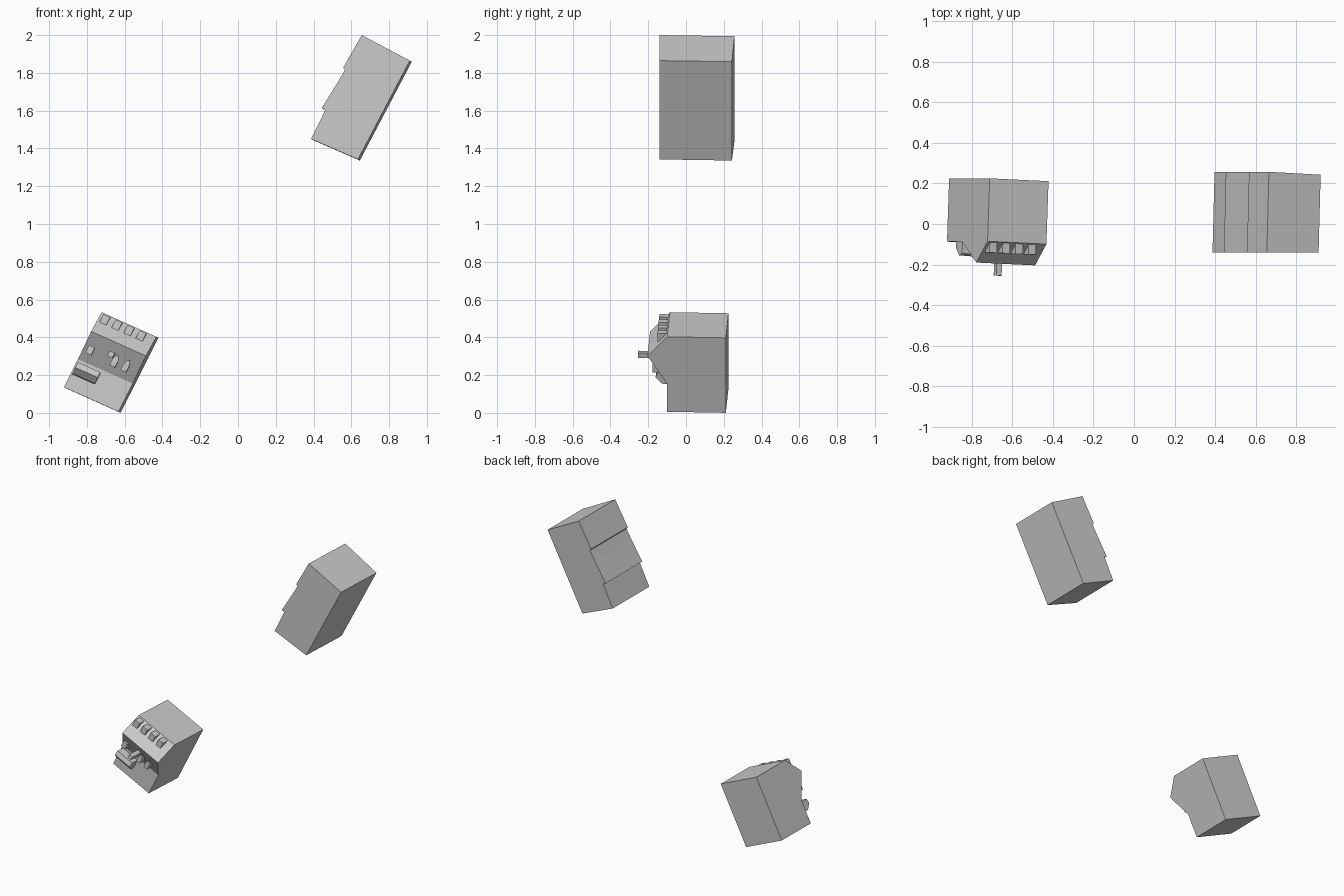
import bpy, bmesh

if "Cube" in bpy.data.objects:
    bpy.data.objects.remove(bpy.data.objects["Cube"])


def console(a, y, b):
    """Console space: a = width 0..1, y = depth, b = height 0..1, tilted in world."""
    d = y + 0.09
    return (-0.922 + 0.29 * a + 0.2 * b + 0.034 * d,
            y - 0.014 * a,
            0.136 - 0.13 * a + 0.397 * b - 0.018 * d)


def loft(name, ring0, ring1):
    """Closed solid between two matching rings of points."""
    bm = bmesh.new()
    r0 = [bm.verts.new(p) for p in ring0]
    r1 = [bm.verts.new(p) for p in ring1]
    n = len(r0)
    bm.faces.new(r0)
    bm.faces.new(r1[::-1])
    for i in range(n):
        j = (i + 1) % n
        bm.faces.new((r0[j], r0[i], r1[i], r1[j]))
    bmesh.ops.recalc_face_normals(bm, faces=bm.faces)
    me = bpy.data.meshes.new(name)
    bm.to_mesh(me)
    bm.free()
    ob = bpy.data.objects.new(name, me)
    bpy.context.collection.objects.link(ob)
    return ob


def across(name, profile, a0, a1):
    """Side profile (y, b) extruded across the width."""
    return loft(name, [console(a0, y, b) for y, b in profile],
                [console(a1, y, b) for y, b in profile])


def forward(name, outline, y0, y1):
    """Front outline (a, b) extruded through the depth."""
    return loft(name, [console(a, y0, b) for a, b in outline],
                [console(a, y1, b) for a, b in outline])


def rect(a, b, w, h):
    return [(a - w, b - h), (a + w, b - h), (a + w, b + h), (a - w, b + h)]


# console body with projecting ridge
across("console_body", [(0.225, 0), (0.225, 1), (-0.085, 1), (-0.19, 0.74),
                        (-0.087, 0.375), (-0.087, 0)], 0, 1)

# row of blocks on the upper slope
for i in range(4):
    forward(f"top_button_{i + 1}", rect(0.11 + 0.22 * i, 0.935, 0.062, 0.053),
            -0.14, -0.07)

# parts on the undercut panel
forward("square_button", rect(0.12, 0.53, 0.055, 0.05), -0.16, -0.10)
forward("lever", rect(0.475, 0.587, 0.045, 0.033), -0.248, -0.12)
for i, a in enumerate((0.571, 0.773)):
    forward(f"pointed_switch_{i + 1}",
            [(a - 0.05, 0.465), (a + 0.05, 0.465), (a + 0.05, 0.56),
             (a, 0.62), (a - 0.05, 0.56)], -0.165, -0.10)

# tray below the panel
across("tray", [(-0.07, 0.34), (-0.145, 0.34), (-0.155, 0.27),
                (-0.12, 0.19), (-0.07, 0.18)], 0.03, 0.44)

# floating upper block: front outline (x, z, 1 on the right side)
outline = [(0.387, 1.45, 0), (0.635, 1.342, 1), (0.91, 1.865, 1), (0.655, 2.0, 0),
           (0.635, 1.965, 0), (0.557, 1.828, 0), (0.566, 1.815, 0),
           (0.528, 1.75, 0), (0.443, 1.614, 0), (0.462, 1.603, 0)]
loft("upper_block", [(x, -0.14, z) for x, z, s in outline],
     [(x + 0.01, 0.257 - 0.014 * s, z - 0.006) for x, z, s in outline])
